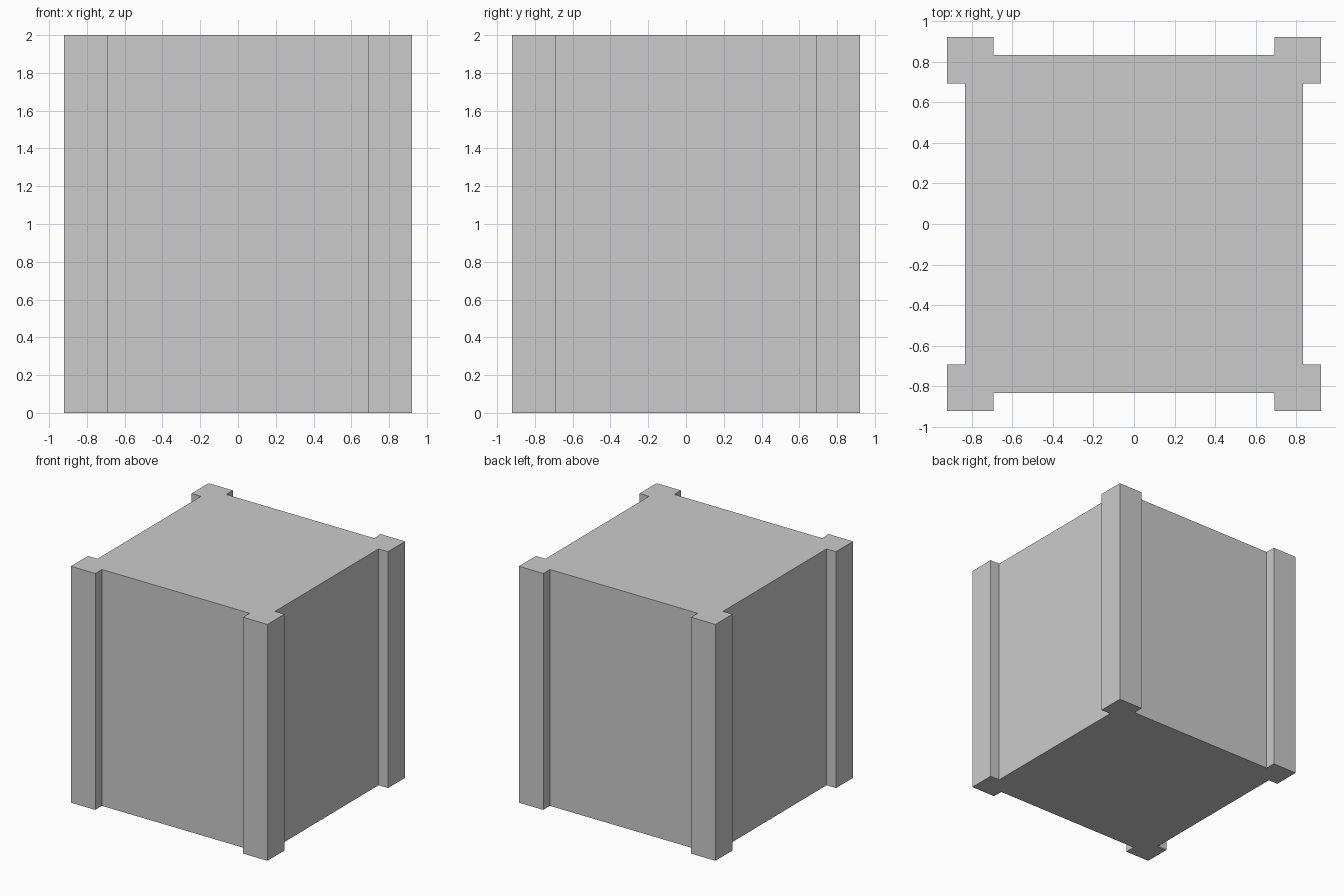
import bpy, bmesh

if "Cube" in bpy.data.objects:
    bpy.data.objects.remove(bpy.data.objects["Cube"])

OUTER, POST, WALL, HEIGHT = 0.92, 0.692, 0.831, 2.0

# Plan outline of one corner, turned a quarter four times
corner = [(WALL, POST), (OUTER, POST), (OUTER, OUTER), (POST, OUTER), (POST, WALL)]
outline = []
for turn in range(4):
    outline += corner
    corner = [(-y, x) for x, y in corner]

# Block with four corner posts, extruded from the outline
bm = bmesh.new()
base = bm.faces.new([bm.verts.new((x, y, 0)) for x, y in outline])
top = bmesh.ops.extrude_face_region(bm, geom=[base], use_keep_orig=True)["geom"]
bmesh.ops.translate(bm, vec=(0, 0, HEIGHT),
                    verts=[g for g in top if isinstance(g, bmesh.types.BMVert)])
bmesh.ops.recalc_face_normals(bm, faces=bm.faces[:])
mesh = bpy.data.meshes.new("crate_block")
bm.to_mesh(mesh)
bm.free()
block = bpy.data.objects.new("crate_block", mesh)
bpy.context.collection.objects.link(block)
